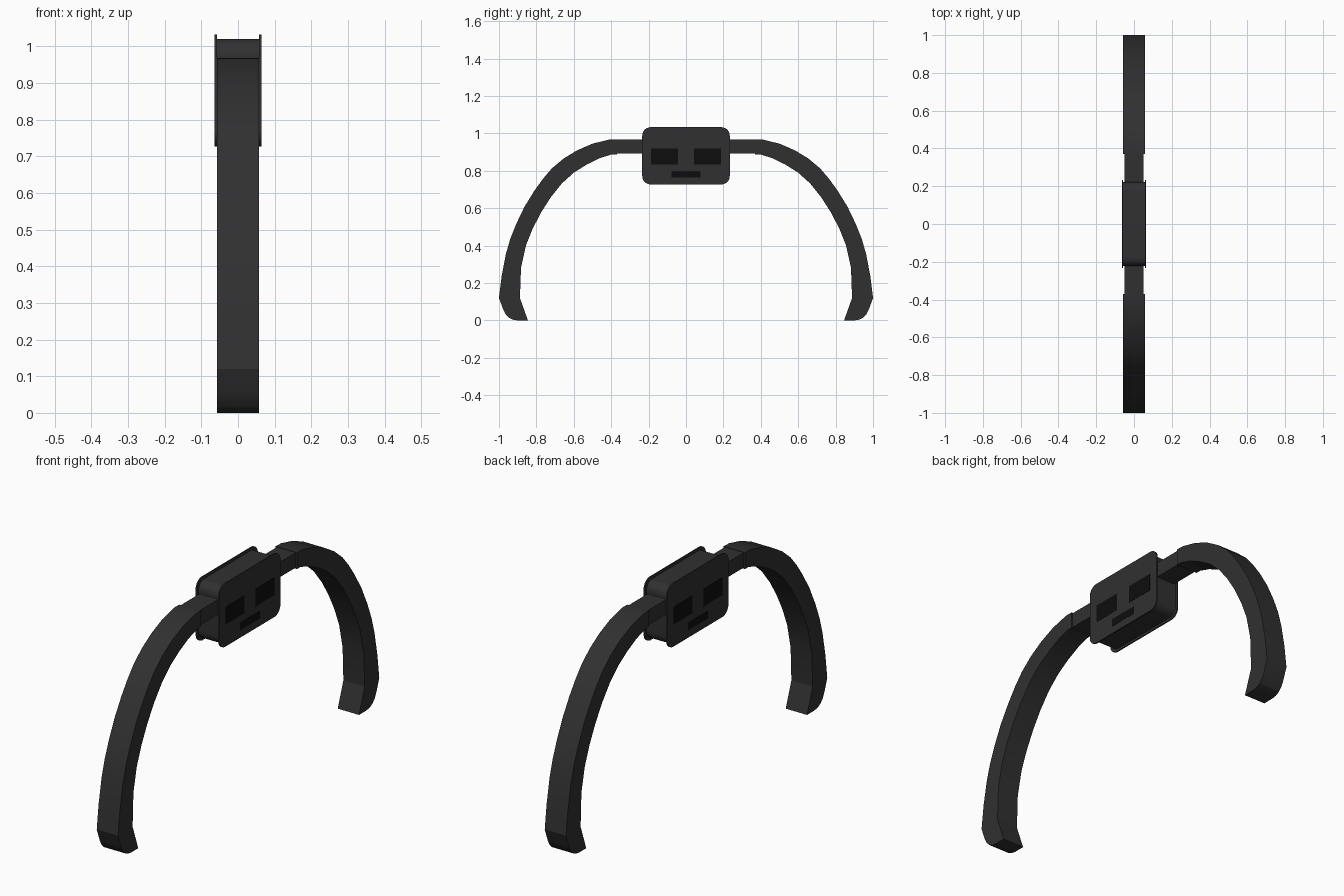
import bpy, math

if "Cube" in bpy.data.objects:
    bpy.data.objects.remove(bpy.data.objects["Cube"])


def material(name, value):
    m = bpy.data.materials.new(name)
    m.diffuse_color = (value, value, value, 1)
    m.use_nodes = True
    m.node_tree.nodes["Principled BSDF"].inputs["Base Color"].default_value = m.diffuse_color
    return m


DARK = material("dark_plastic", 0.03)
BLACK = material("black_panel", 0.004)


def extrude(name, profile, x0, x1, mat, mirror=(False, False)):
    """Extrude a (y, z) profile along x, optionally mirrored in x / y."""
    n = len(profile)
    verts = [(x, y, z) for x in (x0, x1) for y, z in profile]
    faces = [tuple(range(n))[::-1], tuple(range(n, 2 * n))]
    faces += [(i, (i + 1) % n, n + (i + 1) % n, n + i) for i in range(n)]
    me = bpy.data.meshes.new(name)
    me.from_pydata(verts, [], faces)
    me.materials.append(mat)
    ob = bpy.data.objects.new(name, me)
    bpy.context.collection.objects.link(ob)
    bpy.ops.object.select_all(action='DESELECT')
    ob.select_set(True)
    bpy.context.view_layer.objects.active = ob
    bpy.ops.object.mode_set(mode='EDIT')
    bpy.ops.mesh.select_all(action='SELECT')
    bpy.ops.mesh.normals_make_consistent(inside=False)
    bpy.ops.object.mode_set(mode='OBJECT')
    bpy.ops.object.shade_smooth_by_angle(angle=math.radians(20))
    if any(mirror):
        mod = ob.modifiers.new("mirror", 'MIRROR')
        mod.use_axis = (mirror[0], mirror[1], False)
        mod.use_mirror_merge = False
    return ob


def rect(y0, y1, z0, z1, r=0.0, seg=8):
    """Rectangle profile with optional rounded corners."""
    if r == 0:
        return [(y0, z0), (y1, z0), (y1, z1), (y0, z1)]
    pts = []
    corners = [(y1 - r, z1 - r), (y0 + r, z1 - r), (y0 + r, z0 + r), (y1 - r, z0 + r)]
    for k, (cy, cz) in enumerate(corners):
        for i in range(seg + 1):
            a = (k + i / seg) * math.pi / 2
            pts.append((cy + r * math.cos(a), cz + r * math.sin(a)))
    return pts


# Curved side arms with angled tips
outer = [(.37, .968), (.41, .967), (.50, .945), (.583, .909), (.655, .865),
         (.717, .813), (.765, .757), (.813, .69), (.865, .605), (.909, .513),
         (.94, .435), (.963, .355), (.985, .24), (1.0, .12)]
tip = [(.978, .06), (.965, .034), (.948, .015), (.925, .004), (.90, 0), (.845, 0)]
inner = [(.888, .12), (.882, .283), (.856, .40), (.82, .49), (.775, .577),
         (.722, .66), (.663, .733), (.60, .79), (.53, .834), (.46, .868),
         (.396, .888), (.37, .888)]
extrude("side_arm", outer + tip + inner, -.057, .057, DARK, (False, True))

# Narrower straight connectors between arms and housing
extrude("connector", rect(.20, .38, .893, .966), -.05, .05, DARK, (False, True))

# Central housing: core with a slightly larger plate on each face
extrude("housing_core", rect(-.222, .222, .738, 1.02, .045), -.058, .058, DARK)
extrude("face_plate", rect(-.234, .234, .727, 1.033, .045), .057, .0635, DARK, (True, False))

# Dark windows and slot on both faces
extrude("window", rect(.043, .187, .834, .919), .06, .0645, BLACK, (True, True))
extrude("slot", rect(-.077, .077, .763, .80), .06, .0645, BLACK, (True, False))
